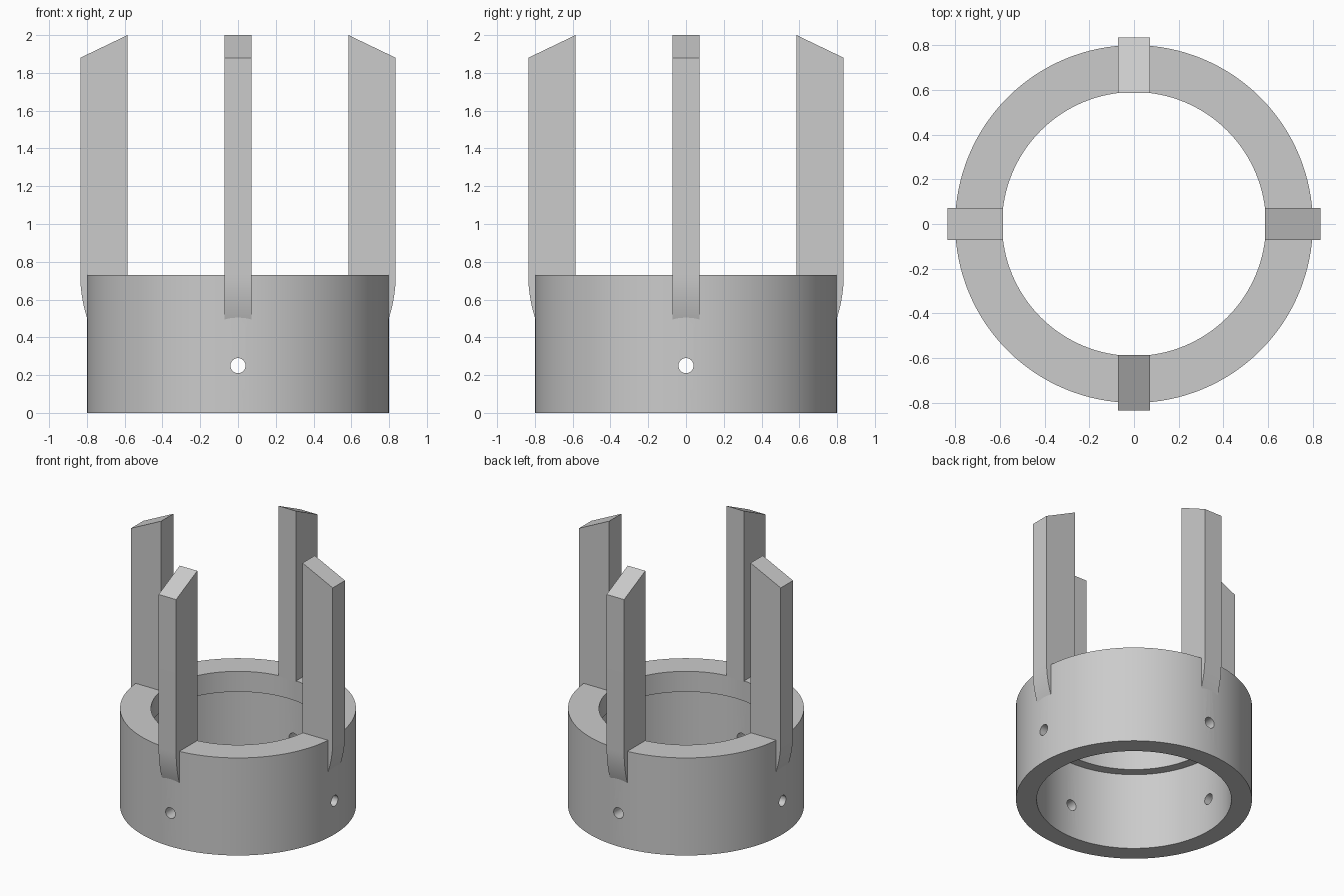
import bpy, bmesh, math
from mathutils import Matrix

if "Cube" in bpy.data.objects:
    bpy.data.objects.remove(bpy.data.objects["Cube"], do_unlink=True)

grey = bpy.data.materials.new("plain grey")
grey.use_nodes = True
grey.diffuse_color = (0.6, 0.6, 0.6, 1)
grey.node_tree.nodes["Principled BSDF"].inputs["Base Color"].default_value = (0.6, 0.6, 0.6, 1)

R_OUT, R_LIP, R_BORE = 0.8, 0.59, 0.66
RING_H, LIP_Z = 0.73, 0.577
HALF_W = 0.0725


def finish(name, bm):
    bmesh.ops.recalc_face_normals(bm, faces=bm.faces)
    mesh = bpy.data.meshes.new(name)
    bm.to_mesh(mesh)
    bm.free()
    mesh.materials.append(grey)
    ob = bpy.data.objects.new(name, mesh)
    bpy.context.collection.objects.link(ob)
    return ob


def activate(ob):
    bpy.ops.object.select_all(action='DESELECT')
    ob.select_set(True)
    bpy.context.view_layer.objects.active = ob


# Stepped ring: a closed section turned around the z axis
bm = bmesh.new()
section = [(R_OUT, 0), (R_OUT, RING_H), (R_LIP, RING_H),
           (R_LIP, LIP_Z), (R_BORE, LIP_Z), (R_BORE, 0)]
verts = [bm.verts.new((r, 0, z)) for r, z in section]
edges = [bm.edges.new((v, verts[i - 1])) for i, v in enumerate(verts)]
bmesh.ops.spin(bm, geom=verts + edges, cent=(0, 0, 0), axis=(0, 0, 1),
               angle=math.tau, steps=128, use_merge=True)
bmesh.ops.remove_doubles(bm, verts=bm.verts, dist=1e-4)
ring = finish("ring", bm)

# Four radial screw holes
for axis in "XY":
    bm = bmesh.new()
    turn = Matrix.Rotation(math.pi / 2, 4, 'Y' if axis == "X" else 'X')
    bmesh.ops.create_cone(bm, cap_ends=True, segments=32, radius1=0.04, radius2=0.04,
                          depth=2, matrix=Matrix.Translation((0, 0, 0.25)) @ turn)
    cutter = finish("hole_cutter", bm)
    cutter.hide_render = True
    cut = ring.modifiers.new("holes", 'BOOLEAN')
    cut.operation = 'DIFFERENCE'
    cut.solver = 'EXACT'
    cut.object = cutter
    activate(ring)
    bpy.ops.object.modifier_apply(modifier=cut.name)
    bpy.data.objects.remove(cutter, do_unlink=True)
activate(ring)
bpy.ops.object.shade_smooth_by_angle(angle=math.radians(30))

# Upright prongs: slanted top, outer face curving into the ring at the foot
STEPS = 8
foot = []
for i in range(STEPS + 1):
    t = i / STEPS
    foot.append((0.835 - 0.043 * t * t, RING_H - 0.25 * t))
outline = [(0.585, 2.0), (0.835, 1.88)] + foot + [(0.72, 0.48), (0.72, 0.7), (0.585, 0.725)]

for i, name in enumerate(["left_prong", "back_prong", "right_prong", "front_prong"]):
    bm = bmesh.new()
    face = bm.faces.new([bm.verts.new((r, -HALF_W, z)) for r, z in outline])
    side = bmesh.ops.extrude_face_region(bm, geom=[face])["geom"]
    bmesh.ops.translate(bm, vec=(0, 2 * HALF_W, 0),
                        verts=[g for g in side if isinstance(g, bmesh.types.BMVert)])
    bmesh.ops.rotate(bm, verts=bm.verts, cent=(0, 0, 0),
                     matrix=Matrix.Rotation(i * math.pi / 2, 3, 'Z'))
    prong = finish(name, bm)
    activate(prong)
    bpy.ops.object.shade_smooth_by_angle(angle=math.radians(20))
